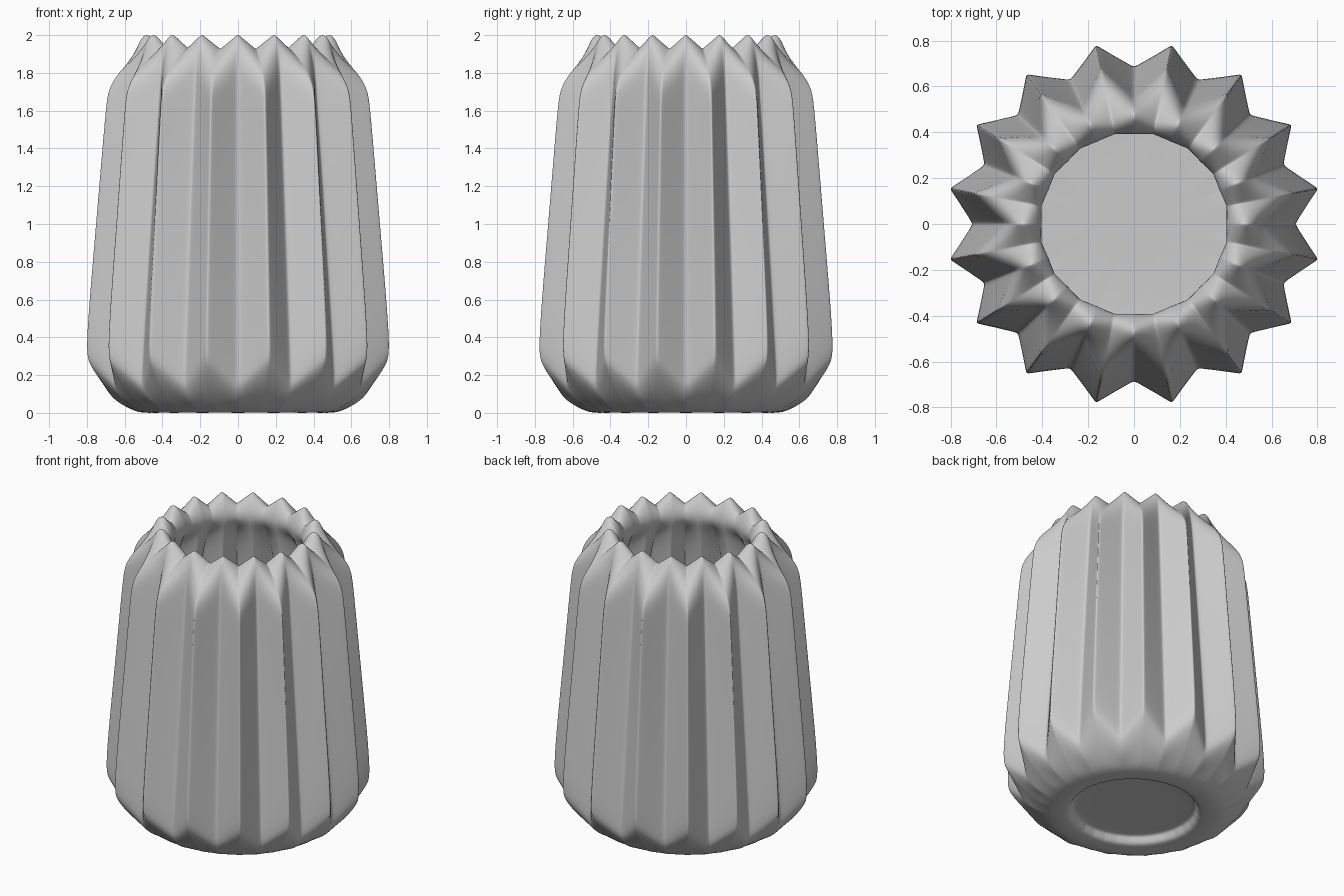
import bpy, bmesh, math

if "Cube" in bpy.data.objects:
    bpy.data.objects.remove(bpy.data.objects["Cube"])

# Ridge directions over one quadrant, mirrored around the circle
quad = [10.9, 32.2, 54.3, 78.0]
half = quad + [180 - a for a in reversed(quad)]
ridges = half + [180 + a for a in half]
N = len(ridges)

# Rows of (ridge radius, ridge z, valley radius, valley z), from the recessed
# underside, up the pleated outer wall, over the rim and down the inner wall
rows = [
    (.10, .06, .10, .06), (.37, .06, .37, .06), (.385, .05, .385, .05),
    (.40, .01, .40, .01), (.43, 0, .43, 0), (.53, 0, .52, 0),
    (.60, .035, .57, .02), (.72, .14, .65, .06), (.81, .265, .705, .13),
    (.829, .34, .705, .20), (.77, 1.0, .637, 1.0), (.718, 1.62, .57, 1.72),
    (.705, 1.71, .56, 1.81), (.65, 1.80, .545, 1.89), (.55, 1.885, .52, 1.98),
    (.47, 1.935, .485, 2.015), (.43, 1.92, .445, 1.98), (.405, 1.87, .40, 1.90),
    (.42, 1.80, .40, 1.82), (.60, 1.64, .46, 1.70), (.72, .36, .60, .30),
    (.60, .15, .55, .13), (.50, .12, .48, .12), (.10, .12, .10, .12),
]


def polar(r, z, deg):
    a = math.radians(deg)
    r *= 1 - .027 * math.sin(a) ** 2      # slightly oval plan
    return (r * math.cos(a), r * math.sin(a), z)


def mix(p, q, t):
    return tuple(a + (b - a) * t for a, b in zip(p, q))


bm = bmesh.new()
rings = []
for rr, rz, vr, vz in rows:
    ring = []
    for i in range(N):
        a = ridges[i]
        b = ridges[(i + 1) % N] + (360 if i == N - 1 else 0)
        p, v, q = polar(rr, rz, a), polar(vr, vz, (a + b) / 2), polar(rr, rz, b)
        # support points beside each fold keep the pleats crisp
        pts = [p, mix(p, v, .1), mix(p, v, .87), v, mix(v, q, .13), mix(v, q, .9)]
        ring += [bm.verts.new(c) for c in pts]
    rings.append(ring)

M = len(rings[0])
for lo, hi in zip(rings, rings[1:]):
    for i in range(M):
        j = (i + 1) % M
        bm.faces.new((lo[i], lo[j], hi[j], hi[i]))

# Close the underside and the inside floor
for ring, z in ((rings[0], .06), (rings[-1], .12)):
    c = bm.verts.new((0, 0, z))
    for i in range(M):
        bm.faces.new((c, ring[i], ring[(i + 1) % M]))
bmesh.ops.recalc_face_normals(bm, faces=bm.faces)

me = bpy.data.meshes.new("pleated_vase")
bm.to_mesh(me)
bm.free()
vase = bpy.data.objects.new("pleated_vase", me)
bpy.context.collection.objects.link(vase)

# Smooth the folded form
sub = vase.modifiers.new("smooth", 'SUBSURF')
sub.levels = sub.render_levels = 2
for f in me.polygons:
    f.use_smooth = True
